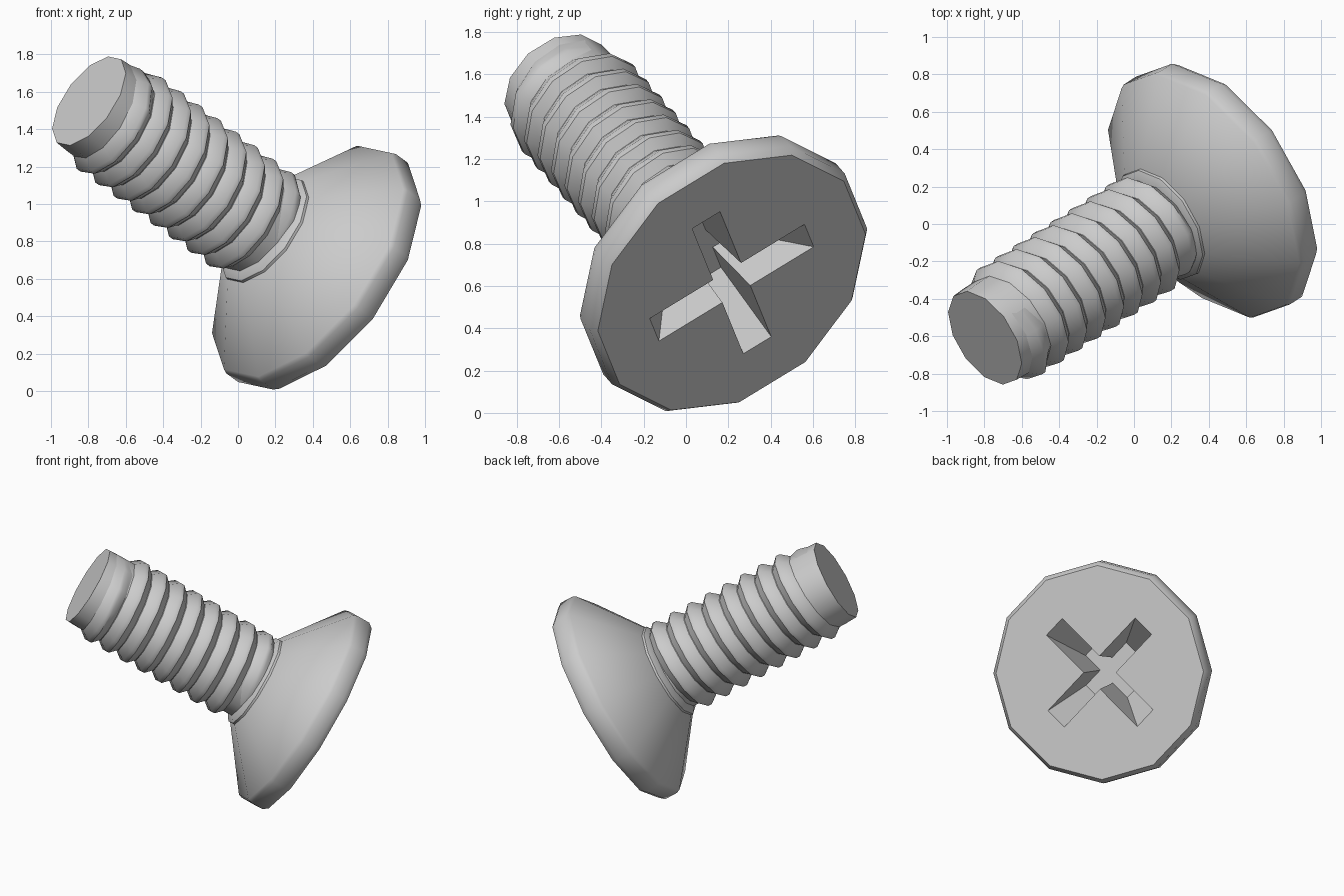
import bpy, bmesh, math
from mathutils import Vector, Matrix

if "Cube" in bpy.data.objects:
    bpy.data.objects.remove(bpy.data.objects["Cube"])

SIDES = 12
# Local frame: +z runs from the shank tip towards the driving face
origin = Vector((-0.797, -0.609, 1.551))
axis = (Vector((0.430, 0.184, 0.652)) - origin).normalized()
ex = Vector((0.235, 0.275, 0.65))
ex = (ex - axis * ex.dot(axis)).normalized()
ey = axis.cross(ex)
FRAME = Matrix((ex, ey, axis)).transposed().to_4x4()
FRAME.translation = origin


def smooth(ob, angle):
    bpy.ops.object.select_all(action='DESELECT')
    ob.select_set(True)
    bpy.context.view_layer.objects.active = ob
    bpy.ops.object.shade_smooth_by_angle(angle=math.radians(angle))


def finish(name, bm, angle=40):
    bmesh.ops.remove_doubles(bm, verts=bm.verts, dist=1e-5)
    bmesh.ops.recalc_face_normals(bm, faces=bm.faces)
    me = bpy.data.meshes.new(name)
    bm.to_mesh(me)
    bm.free()
    me.transform(FRAME)
    ob = bpy.data.objects.new(name, me)
    bpy.context.collection.objects.link(ob)
    smooth(ob, angle)
    return ob


def loft(name, loops, angle=40):
    """Closed solid through equal-length loops of points."""
    bm = bmesh.new()
    rings = [[bm.verts.new(p) for p in loop] for loop in loops]
    n = len(rings[0])
    for lo, hi in zip(rings, rings[1:]):
        for i in range(n):
            j = (i + 1) % n
            bm.faces.new((lo[i], lo[j], hi[j], hi[i]))
    bm.faces.new(rings[0][::-1])
    bm.faces.new(rings[-1])
    return finish(name, bm, angle)


def polar(r, i, z):
    a = 2 * math.pi * i / SIDES
    return (r * math.cos(a), r * math.sin(a), z)


def turned(name, profile, angle=40):
    return loft(name, [[polar(r, i, z) for i in range(SIDES)] for r, z in profile], angle)


# Shank core and the collar under the head
turned("shank_core", [(0.282, 0), (0.286, 0.08), (0.286, 1.36)])
turned("collar", [(0.28, 1.27), (0.33, 1.305), (0.335, 1.36)])

# Helical thread: long flank towards the tip, short flank towards the head
pitch, turns, start = 0.138, 8.4, 0.05
root, crest = 0.284, 0.332
bm = bmesh.new()
prev = None
steps = int(turns * SIDES)
for i in range(steps + 1):
    fade = min(1, i / 3, (steps - i) / 3)
    top = root + (crest - root) * fade
    z = start + pitch * i / SIDES
    sec = [bm.verts.new(polar(r, i, z + pitch * f))
           for r, f in ((root, 0.0), (top, 0.45), (top, 0.65), (root, 1.0))]
    if prev:
        for k in range(3):
            bm.faces.new((prev[k], sec[k], sec[k + 1], prev[k + 1]))
    prev = sec
finish("thread", bm, 40)

# Countersunk head with a softened rim
FACE = 1.785
head = turned("head", [(0.325, 1.315), (0.732, 1.635), (0.742, 1.66),
                       (0.742, 1.75), (0.715, FACE)], 53)


# Cross recess, narrowing towards its floor
def cross(length, half, z):
    pts = []
    for q in range(4):
        rot = Matrix.Rotation(math.pi / 4 + q * math.pi / 2, 3, 'Z')
        pts += [rot @ Vector(p) for p in
                ((length, -half, z), (length, half, z), (half, half, z))]
    return pts


cutter = loft("recess_cutter", [cross(0.20, 0.060, FACE - 0.34),
                                cross(0.445, 0.079, FACE + 0.015)])
cutter.hide_render = True
mod = head.modifiers.new("recess", 'BOOLEAN')
mod.operation = 'DIFFERENCE'
mod.solver = 'EXACT'
mod.object = cutter
smooth_target = head
bpy.ops.object.select_all(action='DESELECT')
head.select_set(True)
bpy.context.view_layer.objects.active = head
bpy.ops.object.modifier_apply(modifier=mod.name)
bpy.data.objects.remove(cutter)
smooth(head, 53)
